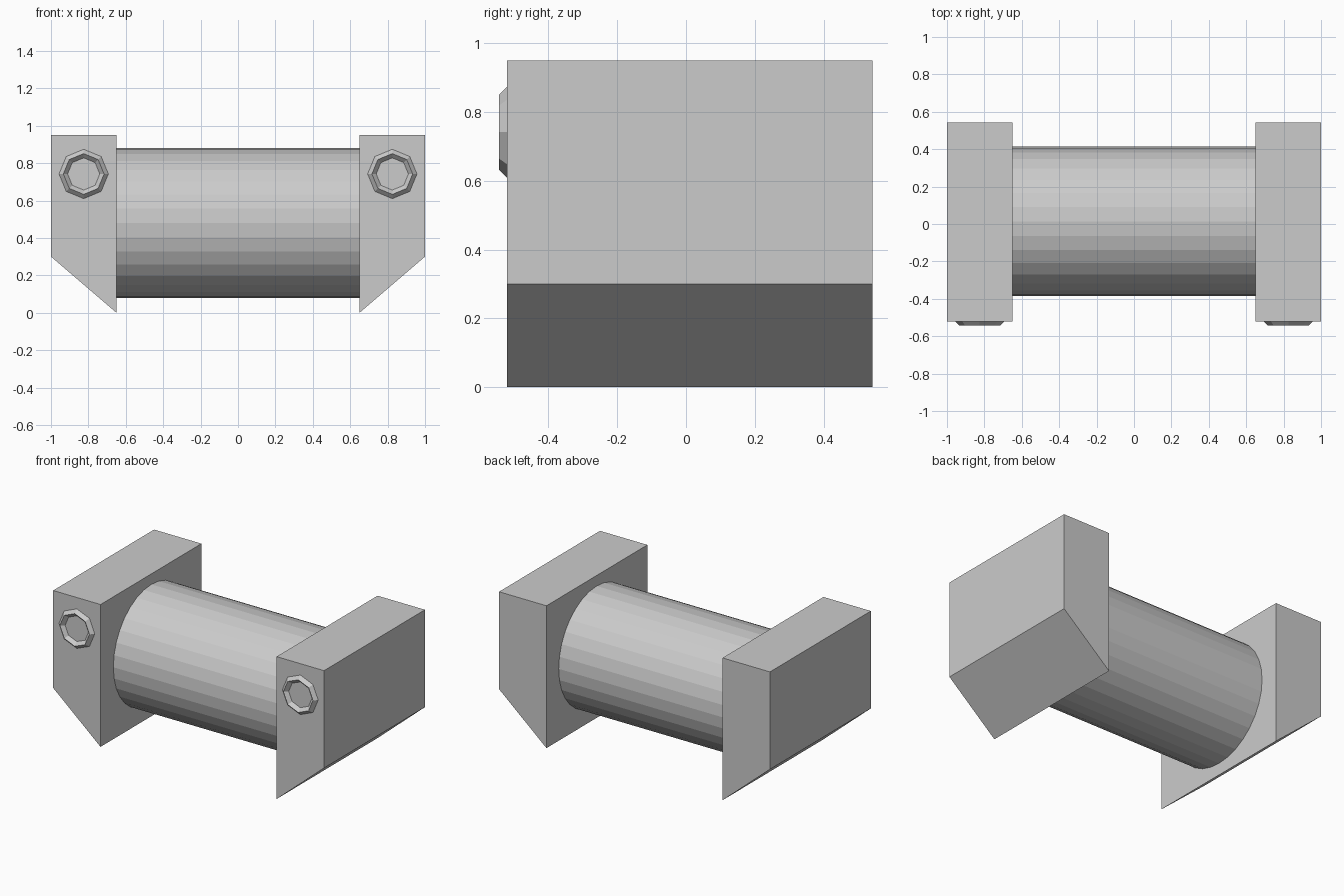
import bpy, bmesh, math

if "Cube" in bpy.data.objects:
    bpy.data.objects.remove(bpy.data.objects["Cube"])

Y_FRONT, Y_BACK = -0.521, 0.543
Y_MID = 0.014


def end_block(name, side):
    # Side profile in x-z with a sloped underside, extruded front to back
    profile = [(0.65, 0.0), (1.0, 0.30), (1.0, 0.95), (0.65, 0.95)]
    bm = bmesh.new()
    face = bm.faces.new([bm.verts.new((side * x, Y_FRONT, z)) for x, z in profile])
    ext = bmesh.ops.extrude_face_region(bm, geom=[face])
    verts = [g for g in ext["geom"] if isinstance(g, bmesh.types.BMVert)]
    bmesh.ops.translate(bm, verts=verts, vec=(0, Y_BACK - Y_FRONT, 0))
    bmesh.ops.recalc_face_normals(bm, faces=bm.faces)
    mesh = bpy.data.meshes.new(name)
    bm.to_mesh(mesh)
    bm.free()
    bpy.context.collection.objects.link(bpy.data.objects.new(name, mesh))


def ring(name, side):
    # Low-poly ring half sunk into the front of the block
    bpy.ops.mesh.primitive_torus_add(
        major_segments=8, minor_segments=4, major_radius=0.109, minor_radius=0.023,
        location=(side * 0.825, Y_FRONT, 0.742), rotation=(math.pi / 2, 0, 0))
    bpy.context.object.name = name


for label, side in (("left", -1), ("right", 1)):
    end_block(label + "_end_block", side)
    ring(label + "_front_ring", side)

# Horizontal drum between the blocks
bpy.ops.mesh.primitive_cylinder_add(
    vertices=32, radius=0.40, depth=1.30,
    location=(0, Y_MID, 0.48), rotation=(0, math.pi / 2, 0))
bpy.context.object.name = "drum"
